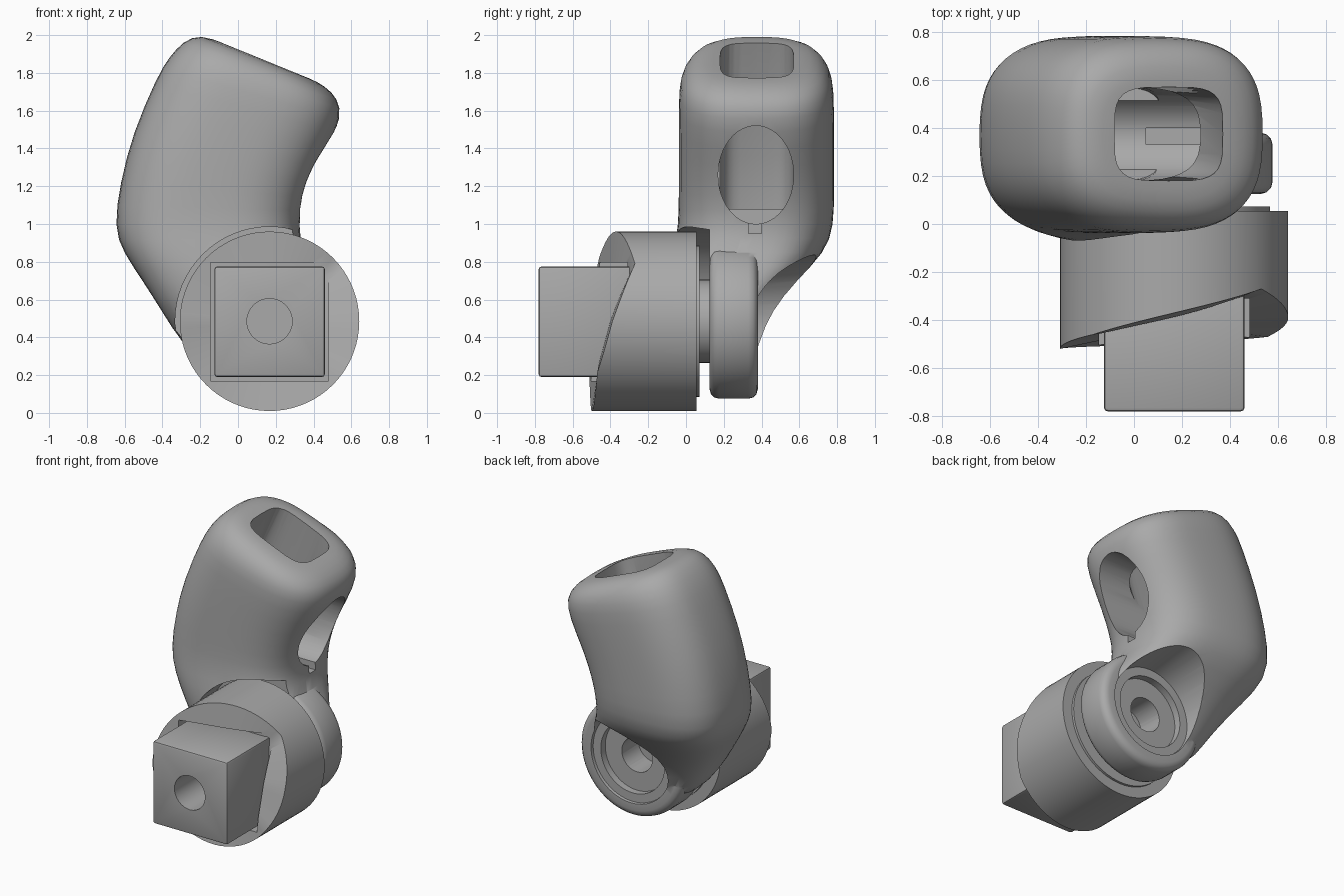
import bpy, bmesh, math
from mathutils import Matrix, Vector

cube = bpy.data.objects.get("Cube")
if cube:
    bpy.data.objects.remove(cube, do_unlink=True)

GREY = (0.4, 0.4, 0.4, 1)
mat = bpy.data.materials.new("mid_grey")
mat.use_nodes = True
mat.diffuse_color = GREY
mat.node_tree.nodes["Principled BSDF"].inputs["Base Color"].default_value = GREY

PX, PZ = 0.167, 0.485   # pivot axis shared by all round parts


def finish(name, bm):
    bmesh.ops.recalc_face_normals(bm, faces=bm.faces)
    me = bpy.data.meshes.new(name)
    bm.to_mesh(me)
    bm.free()
    me.materials.append(mat)
    ob = bpy.data.objects.new(name, me)
    bpy.context.collection.objects.link(ob)
    return ob


def activate(ob):
    bpy.ops.object.select_all(action='DESELECT')
    ob.select_set(True)
    bpy.context.view_layer.objects.active = ob


def modify(ob, kind, **props):
    mod = ob.modifiers.new(kind.lower(), kind)
    for key, value in props.items():
        setattr(mod, key, value)
    activate(ob)
    bpy.ops.object.modifier_apply(modifier=mod.name)


def combine(ob, other, op='DIFFERENCE'):
    other.hide_render = True
    modify(ob, 'BOOLEAN', object=other, operation=op, solver='EXACT')
    bpy.data.objects.remove(other, do_unlink=True)


def drum(name, r, y0, y1, r2=None, sides=64):
    """Cylinder or cone along y on the pivot axis."""
    bm = bmesh.new()
    place = Matrix.Translation((PX, (y0 + y1) / 2, PZ)) @ Matrix.Rotation(-math.pi / 2, 4, 'X')
    bmesh.ops.create_cone(bm, cap_ends=True, cap_tris=True, segments=sides, radius1=r,
                          radius2=r if r2 is None else r2, depth=y1 - y0, matrix=place)
    return finish(name, bm)


def box(name, lo, hi):
    bm = bmesh.new()
    lo, hi = Vector(lo), Vector(hi)
    bmesh.ops.create_cube(bm, size=1, matrix=Matrix.Translation((lo + hi) / 2)
                          @ Matrix.Diagonal((*(hi - lo), 1)))
    return finish(name, bm)


def loft(name, rings, power, sides=32):
    """Rings: left (x, z), right (x, z), y range; rounded-box sections."""
    bm = bmesh.new()
    loops = []
    for (lx, lz), (rx, rz), (y0, y1) in rings:
        loop = []
        for i in range(sides):
            a = 2 * math.pi * i / sides
            c, s = (math.copysign(abs(f(a)) ** (2 / power), f(a)) for f in (math.cos, math.sin))
            t = (1 + c) / 2
            loop.append(bm.verts.new((lx + (rx - lx) * t, (y0 + y1) / 2 + (y1 - y0) / 2 * s,
                                      lz + (rz - lz) * t)))
        loops.append(loop)
    for a, b in zip(loops, loops[1:]):
        for i in range(sides):
            j = (i + 1) % sides
            bm.faces.new((a[i], a[j], b[j], b[i]))
    bm.faces.new(loops[0])
    bm.faces.new(loops[-1])
    return finish(name, bm)


# Curved hollow arm, from the tilted top down to the pivot
FULL = (-0.04, 0.785)
arm = loft("arm", [
    ((-0.07, 1.955), (0.34, 1.785), (0.19, 0.56)),
    ((-0.20, 2.005), (0.42, 1.755), (0.09, 0.66)),
    ((-0.29, 1.97), (0.50, 1.70), (0.01, 0.74)),
    ((-0.37, 1.88), (0.55, 1.62), (-0.035, 0.78)),
    ((-0.43, 1.78), (0.53, 1.50), FULL),
    ((-0.56, 1.48), (0.42, 1.30), FULL),
    ((-0.625, 1.22), (0.355, 1.14), FULL),
    ((-0.66, 0.98), (0.32, 1.00), FULL),
    ((-0.61, 0.85), (0.34, 0.85), (-0.07, 0.74)),
    ((-0.50, 0.69), (0.46, 0.70), (-0.09, 0.58)),
    ((-0.40, 0.53), (0.51, 0.58), (-0.09, 0.47)),
    ((-0.30, 0.37), (0.51, 0.44), (0.0, 0.41)),
    ((-0.17, 0.24), (0.48, 0.30), (0.10, 0.38))], 2.8)
modify(arm, 'SUBSURF', levels=1)

# Rounded knuckle around the pivot
knuckle = drum("knuckle", 0.41, 0.125, 0.38)
modify(knuckle, 'BEVEL', width=0.05, segments=3, limit_method='ANGLE')
combine(arm, knuckle, 'UNION')

# Clearance for the disc, rear bolt pocket and pivot bore
combine(arm, drum("disc_clearance", 0.50, -0.7, 0.125))
combine(arm, drum("rear_scoop", 0.31, 0.36, 0.9, 0.38))
combine(arm, drum("bolt_seat", 0.25, 0.31, 0.5))
combine(arm, drum("arm_bore", 0.12, -0.2, 0.6, sides=32))

# Slot through the tilted top, running down the arm
slot = loft("top_slot", [((-0.13, 2.13), (0.36, 1.92), (0.18, 0.57)),
                         ((-0.08, 1.96), (0.37, 1.77), (0.18, 0.57)),
                         ((-0.34, 1.36), (0.16, 1.20), (0.18, 0.57)),
                         ((-0.38, 1.08), (0.12, 1.08), (0.18, 0.57))], 4)
combine(arm, slot)

# Oval side window with a narrow slit below it
bm = bmesh.new()
bmesh.ops.create_cone(bm, cap_ends=True, segments=48, radius1=1, radius2=1, depth=1,
                      matrix=Matrix.Translation((0.4, 0.37, 1.26)) @ Matrix.Diagonal((1, 0.2, 0.26, 1))
                      @ Matrix.Rotation(math.pi / 2, 4, 'Y'))
combine(arm, finish("side_window", bm))
combine(arm, box("slit", (0.05, 0.33, 0.95), (0.7, 0.40, 1.1)))

# Disc whose front face ramps around the pivot
RAMP = [(-180, -0.52), (-90, -0.50), (-35, -0.47), (0, -0.39), (40, -0.27),
        (90, -0.37), (135, -0.46), (180, -0.52)]


def ramp(angle):
    for (a, ya), (b, yb) in zip(RAMP, RAMP[1:]):
        if angle <= b:
            return ya + (yb - ya) * (angle - a) / (b - a)
    return RAMP[-1][1]


disc = drum("disc", 0.475, -0.5, 0.055, sides=72)
for v in disc.data.vertices:
    if v.co.y < -0.4:
        dx, dz = v.co.x - PX, v.co.z - PZ
        v.co.y = ramp(math.degrees(math.atan2(dz, dx))) if math.hypot(dx, dz) > 0.1 else -0.42
combine(disc, box("block_pocket", (-0.145, -0.8, 0.17), (0.48, -0.31, 0.795)))
combine(disc, drum("disc_bore", 0.12, -0.9, 0.3, sides=32))

# Raised ring and hub between disc and knuckle
ring = drum("back_ring", 0.40, 0.05, 0.072)
hub = drum("hub", 0.22, 0.06, 0.13)
# Square mounting block
block = box("square_block", (-0.125, -0.78, 0.19), (0.46, -0.29, 0.775))
modify(block, 'BEVEL', width=0.015, segments=2, limit_method='ANGLE')
for part in (ring, hub, block):
    combine(part, drum("bore", 0.12, -0.9, 0.3, sides=32))

for part in (arm, disc, ring, hub, block):
    activate(part)
    bpy.ops.object.shade_smooth_by_angle(angle=math.radians(35))
